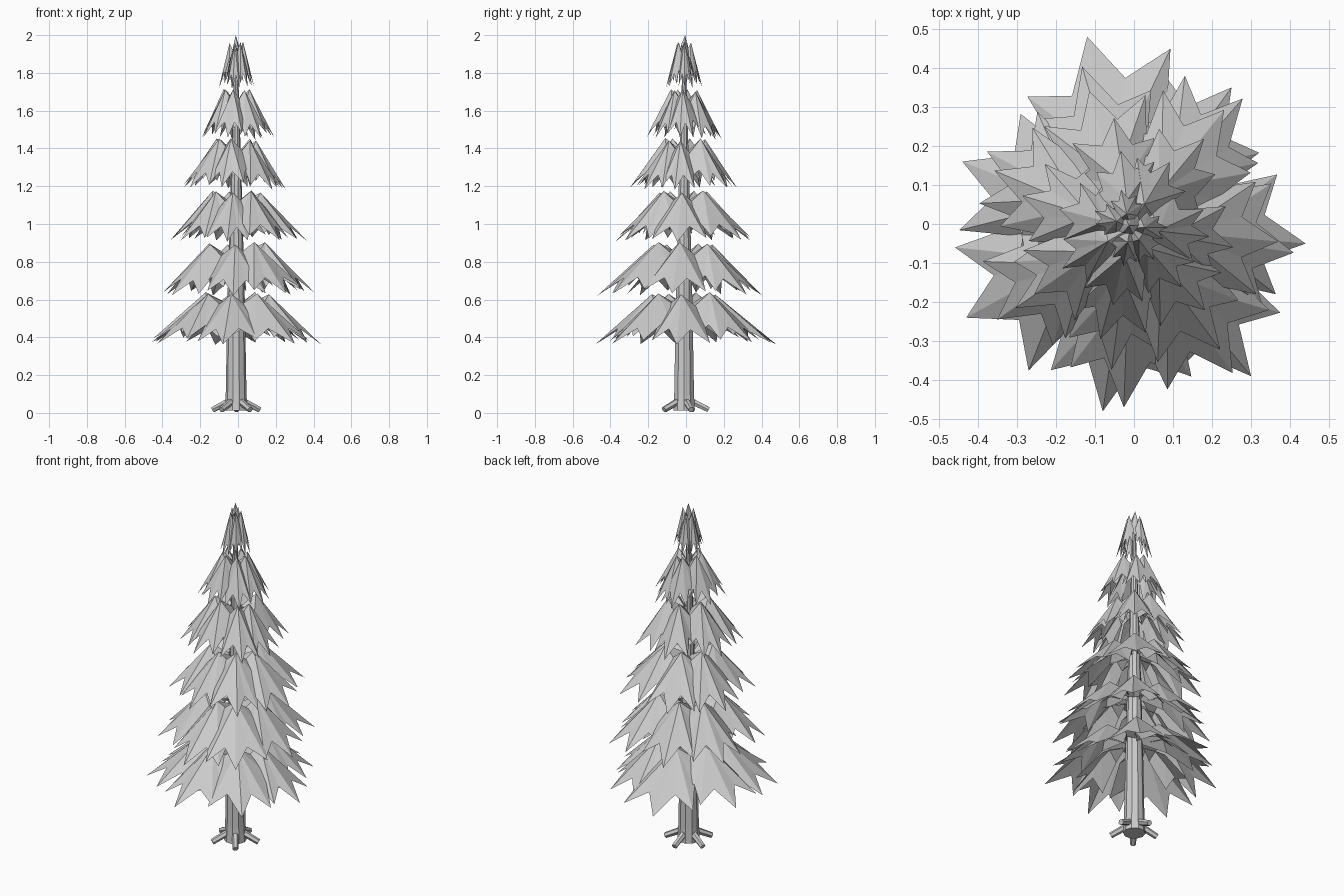
import bpy, bmesh, math, random
from mathutils import Vector

if "Cube" in bpy.data.objects:
    bpy.data.objects.remove(bpy.data.objects["Cube"])

random.seed(4)
CX, CY = -0.01, -0.01          # trunk axis

grey = bpy.data.materials.new("plain grey")
grey.diffuse_color = (0.6, 0.6, 0.6, 1)
grey.use_nodes = True
grey.node_tree.nodes["Principled BSDF"].inputs["Base Color"].default_value = grey.diffuse_color


def finish(bm, name):
    me = bpy.data.meshes.new(name)
    bm.to_mesh(me)
    bm.free()
    me.materials.append(grey)
    ob = bpy.data.objects.new(name, me)
    bpy.context.collection.objects.link(ob)
    return ob


def tube(bm, rings, sides):
    """Skin circles given as (centre, radius, axis) and cap both ends."""
    loops = []
    for c, r, axis in rings:
        q = Vector(axis).to_track_quat('Z', 'Y')
        loops.append([bm.verts.new(Vector(c) + q @ Vector((
            r * math.cos(2 * math.pi * i / sides), r * math.sin(2 * math.pi * i / sides), 0)))
            for i in range(sides)])
    for a, b in zip(loops, loops[1:]):
        for i in range(sides):
            j = (i + 1) % sides
            bm.faces.new((a[i], a[j], b[j], b[i]))
    bm.faces.new(loops[0][::-1])
    bm.faces.new(loops[-1])


# trunk
bm = bmesh.new()
tube(bm, [((CX, CY, z), r, (0, 0, 1)) for z, r in
          ((0.012, 0.06), (0.1, 0.055), (0.6, 0.046), (1.2, 0.03), (1.93, 0.007))], 10)
finish(bm, "trunk")

# roots
bm = bmesh.new()
for k in range(5):
    a = math.radians(-55 + 72 * k)
    d = Vector((math.cos(a), math.sin(a), 0))
    p0 = Vector((CX, CY, 0.066)) + d * 0.03
    p1 = Vector((CX, CY, 0.017)) + d * 0.13
    tube(bm, [(p0, 0.019, p1 - p0), (p1, 0.016, p1 - p0)], 6)
finish(bm, "roots")

# one bough: a drooping umbrella, (angle from outward, reach, droop)
# for the outer leaf points; the inner side is a plain skirt to the trunk
POINTS = [(-76, 0.74, 0.84), (-37, 0.92, 0.94), (0, 1.0, 1.0), (37, 0.92, 0.94), (76, 0.74, 0.84)]
INNER = [(112, 0.45, 0.36), (180, 0.45, 0.24), (248, 0.45, 0.36)]


def bough(bm, ang, peak_r, tip_r, top, droop):
    peak = Vector((CX + peak_r * math.cos(ang), CY + peak_r * math.sin(ang), top))
    reach = tip_r - peak_r
    outline = []
    for a, l, d in POINTS:
        if a:
            a += random.uniform(-6, 6)
            l *= random.uniform(0.88, 1.08)
            d *= random.uniform(0.95, 1.04)
        outline.append((a, l, d))
    full = []
    for i, p in enumerate(outline):
        full.append(p)
        if i < len(outline) - 1:      # notch before the next leaf point
            q = outline[i + 1]
            full.append(((p[0] + q[0]) / 2, 0.335 * (p[1] + q[1]), 0.36 * (p[2] + q[2])))
    ring = []
    for a, l, d in full + INNER:
        w = ang + math.radians(a)
        ring.append(bm.verts.new(peak + Vector((
            math.cos(w) * l * reach, math.sin(w) * l * reach, -d * droop))))
    c = bm.verts.new(peak)
    for i in range(len(ring)):
        bm.faces.new((c, ring[i], ring[(i + 1) % len(ring)]))


# tiers of boughs: top z, droop, tip radius, peak radius
TIERS = [(0.635, 0.265, 0.47, 0.175), (0.90, 0.27, 0.44, 0.16), (1.175, 0.26, 0.375, 0.13),
         (1.45, 0.26, 0.285, 0.11), (1.71, 0.255, 0.195, 0.07), (1.96, 0.24, 0.1, 0.038)]
# main leaf tips of the lowest tier
LOW = [(-0.12, 0.48), (0.25, 0.35), (0.44, -0.05), (0.30, -0.39),
       (-0.08, -0.48), (-0.43, -0.24), (-0.44, 0.16)]
for t, (top, droop, tip_r, peak_r) in enumerate(TIERS):
    bm = bmesh.new()
    for x, y in (LOW if t < 5 else LOW[::2] + LOW[3:4]):
        x, y = x - CX, y - CY
        ang, r = math.atan2(y, x), math.hypot(x, y)
        if t:
            ang += random.uniform(-0.12, 0.12)
            r = tip_r * random.uniform(0.94, 1.05)
        bough(bm, ang, peak_r * random.uniform(0.94, 1.05), r,
              top + random.uniform(-0.01, 0.005), droop)
    if t == 5:                 # central crown point
        bough(bm, 2.0, 0.006, 0.06, 2.0, 0.22)
    finish(bm, "bough_tier_%d" % (t + 1))
